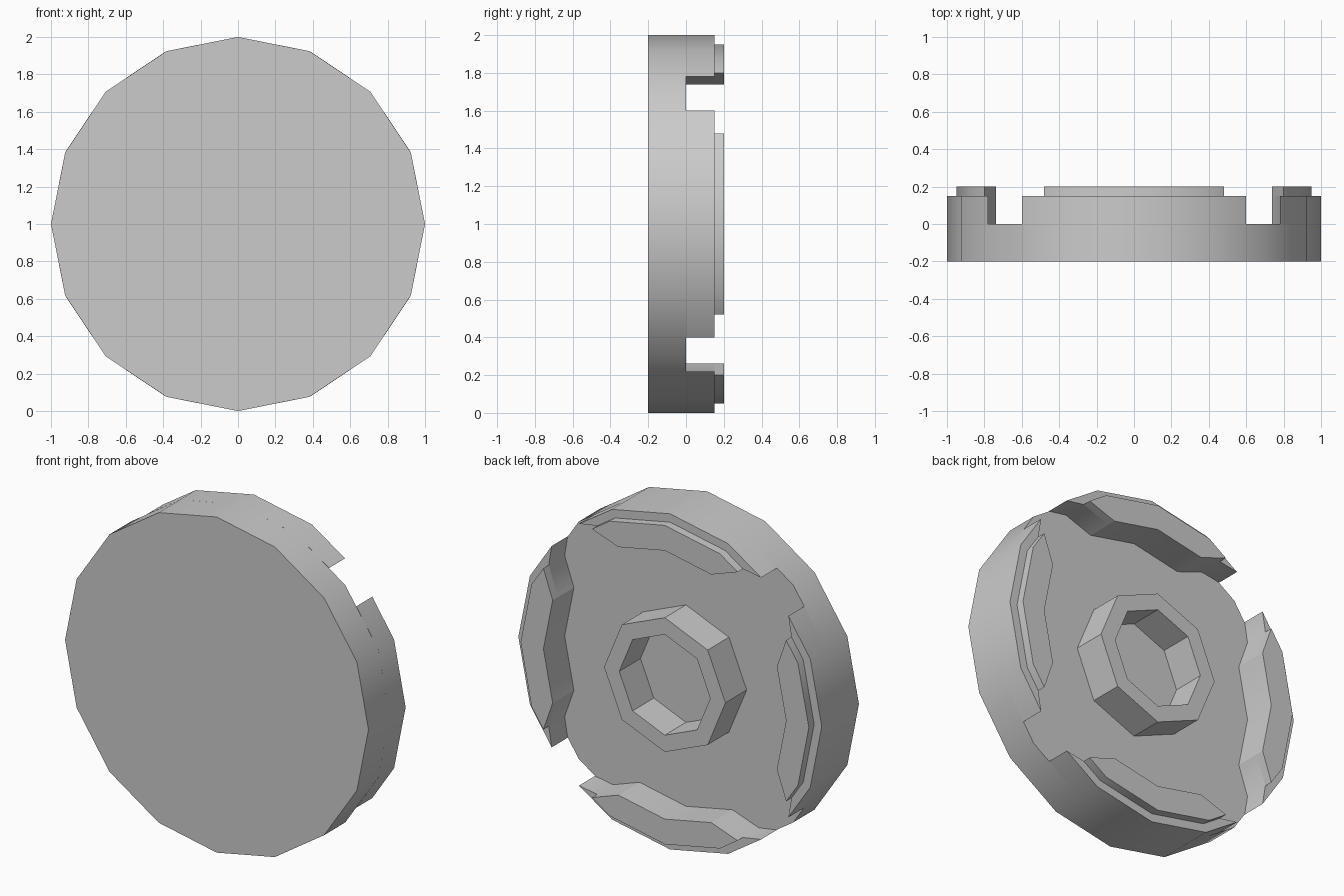
import bpy, bmesh
from math import cos, sin, pi, radians
from mathutils import Matrix, Vector

cube = bpy.data.objects.get("Cube")
if cube:
    bpy.data.objects.remove(cube, do_unlink=True)

grey = bpy.data.materials.new("plain_grey")
grey.use_nodes = True
colour = (0.6, 0.6, 0.6, 1)
grey.diffuse_color = colour
grey.node_tree.nodes["Principled BSDF"].inputs["Base Color"].default_value = colour

CENTRE = Vector((0, 0, 1))


def circle(radius, sides):
    return [(radius * cos(2 * pi * i / sides), radius * sin(2 * pi * i / sides))
            for i in range(sides)]


def mirrored(half):
    """Close a half outline, listed from the middle of one edge to the other, across x = 0."""
    return half + [(-x, z) for x, z in reversed(half) if x > 0]


def prism(bm, outline, y0, y1, turn=0):
    """Extrude an x-z outline along y, turned about the disc axis."""
    rot = Matrix.Rotation(turn, 3, 'Y')
    face = bm.faces.new([bm.verts.new(rot @ Vector((x, y0, z)) + CENTRE) for x, z in outline])
    made = bmesh.ops.extrude_face_region(bm, geom=[face], use_keep_orig=True)
    tops = [v for v in made["geom"] if isinstance(v, bmesh.types.BMVert)]
    bmesh.ops.translate(bm, verts=tops, vec=(0, y1 - y0, 0))


def finish(bm, name):
    bmesh.ops.recalc_face_normals(bm, faces=bm.faces)
    mesh = bpy.data.meshes.new(name)
    bm.to_mesh(mesh)
    bm.free()
    mesh.materials.append(grey)
    obj = bpy.data.objects.new(name, mesh)
    bpy.context.collection.objects.link(obj)
    bpy.ops.object.select_all(action='DESELECT')
    obj.select_set(True)
    bpy.context.view_layer.objects.active = obj
    bpy.ops.object.shade_smooth_by_angle(angle=radians(30))


# Solid front plate
bm = bmesh.new()
prism(bm, circle(1, 16), -0.2, 0)
finish(bm, "front_plate")

# Four rim blocks, each with a raised inner ledge and notched ends
inner = [(0.48, 0.8), (0.306, 0.739), (0, 0.8)]
block = mirrored([(0, 1), (0.383, 0.924), (0.6, 0.78)] + inner)
ledge = mirrored([(0, 0.95), (0.364, 0.878)] + inner)
for i, side in enumerate(("top", "left", "bottom", "right")):
    bm = bmesh.new()
    prism(bm, block, 0, 0.15, i * pi / 2)
    prism(bm, ledge, 0.15, 0.2, i * pi / 2)
    finish(bm, side + "_rim_block")

# Octagonal hub ring
bm = bmesh.new()
loops = []
for radius, y in ((0.4, 0), (0.4, 0.2), (0.3, 0.2), (0.3, 0)):
    loops.append([bm.verts.new(Vector((x, y, z)) + CENTRE) for x, z in circle(radius, 8)])
for a, b in zip(loops, loops[1:] + loops[:1]):
    for i in range(8):
        j = (i + 1) % 8
        bm.faces.new((a[i], a[j], b[j], b[i]))
finish(bm, "hub_ring")
